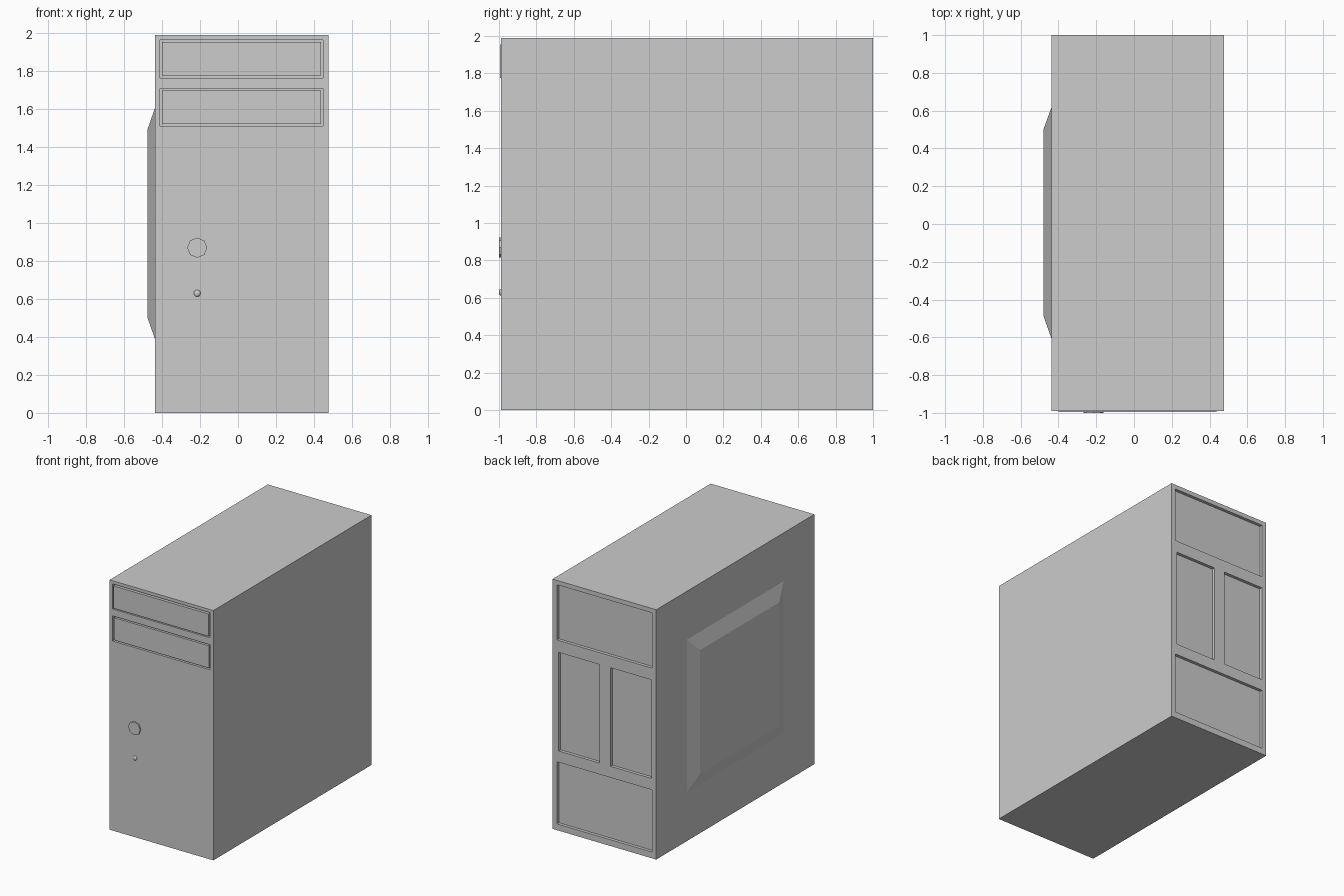
import bpy, bmesh, math
from mathutils import Matrix

if "Cube" in bpy.data.objects:
    bpy.data.objects.remove(bpy.data.objects["Cube"])

grey = bpy.data.materials.new("case grey")
grey.diffuse_color = (0.604, 0.604, 0.604, 1)
grey.use_nodes = True
grey.node_tree.nodes["Principled BSDF"].inputs["Base Color"].default_value = grey.diffuse_color

X0, X1 = -0.438, 0.476      # case sides
Y0, Y1 = -0.99, 1.0         # case front and back
H = 1.99


def finish(name, bm):
    bmesh.ops.recalc_face_normals(bm, faces=bm.faces)
    me = bpy.data.meshes.new(name)
    bm.to_mesh(me)
    bm.free()
    me.materials.append(grey)
    ob = bpy.data.objects.new(name, me)
    bpy.context.collection.objects.link(ob)
    return ob


def box(name, x0, x1, y0, y1, z0, z1):
    bm = bmesh.new()
    m = Matrix.Translation(((x0 + x1) / 2, (y0 + y1) / 2, (z0 + z1) / 2))
    m = m @ Matrix.Diagonal((x1 - x0, y1 - y0, z1 - z0, 1))
    bmesh.ops.create_cube(bm, size=1, matrix=m)
    return finish(name, bm)


def cut(target, x0, x1, y0, y1, z0, z1):
    cutter = box("cutter", x0, x1, y0, y1, z0, z1)
    cutter.hide_render = True
    mod = target.modifiers.new("recess", 'BOOLEAN')
    mod.operation = 'DIFFERENCE'
    mod.solver = 'EXACT'
    mod.object = cutter
    bpy.context.view_layer.objects.active = target
    bpy.ops.object.modifier_apply(modifier=mod.name)
    bpy.data.objects.remove(cutter)


# main case
case = box("case", X0, X1, Y0, Y1, 0, H)

# recessed panels on the back
for x0, x1, z0, z1 in ((-0.40, 0.437, 1.515, 1.955),
                       (0.06, 0.422, 0.635, 1.42),
                       (-0.396, -0.035, 0.635, 1.42),
                       (-0.40, 0.437, 0.05, 0.545)):
    cut(case, x0, x1, Y1 - 0.025, Y1 + 0.1, z0, z1)

# drive bays: narrow groove around a cover
for name, z0, z1, front in (("upper_drive_cover", 1.765, 1.965, Y0 - 0.005),
                            ("lower_drive_cover", 1.51, 1.71, Y0)):
    cut(case, -0.411, 0.447, Y0 - 0.1, Y0 + 0.02, z0, z1)
    g = 0.011
    box(name, -0.411 + g, 0.447 - g, front, Y0 + 0.021, z0 + g, z1 - g)

# raised side panel with sloped edges
bm = bmesh.new()
rings = [[bm.verts.new((x, y, z)) for y, z in ((a, c), (b, c), (b, d), (a, d))]
         for x, a, b, c, d in ((X0 + 0.002, -0.61, 0.62, 0.385, 1.61),
                               (-0.478, -0.49, 0.505, 0.505, 1.49))]
for i in range(4):
    j = (i + 1) % 4
    bm.faces.new((rings[0][i], rings[0][j], rings[1][j], rings[1][i]))
for r in rings:
    bm.faces.new(r)
finish("side_bulge", bm)

# round power button
bm = bmesh.new()
m = Matrix.Translation((-0.215, Y0, 0.87)) @ Matrix.Rotation(math.pi / 2, 4, 'X')
bmesh.ops.create_cone(bm, cap_ends=True, segments=8, radius1=0.053,
                      radius2=0.053, depth=0.02, matrix=m)
finish("power_button", bm)

# small domed light
bm = bmesh.new()
m = Matrix.Translation((-0.215, Y0, 0.63)) @ Matrix.Diagonal((0.018, 0.01, 0.018, 1))
bmesh.ops.create_uvsphere(bm, u_segments=12, v_segments=8, radius=1, matrix=m)
light = finish("indicator_light", bm)
for p in light.data.polygons:
    p.use_smooth = True
